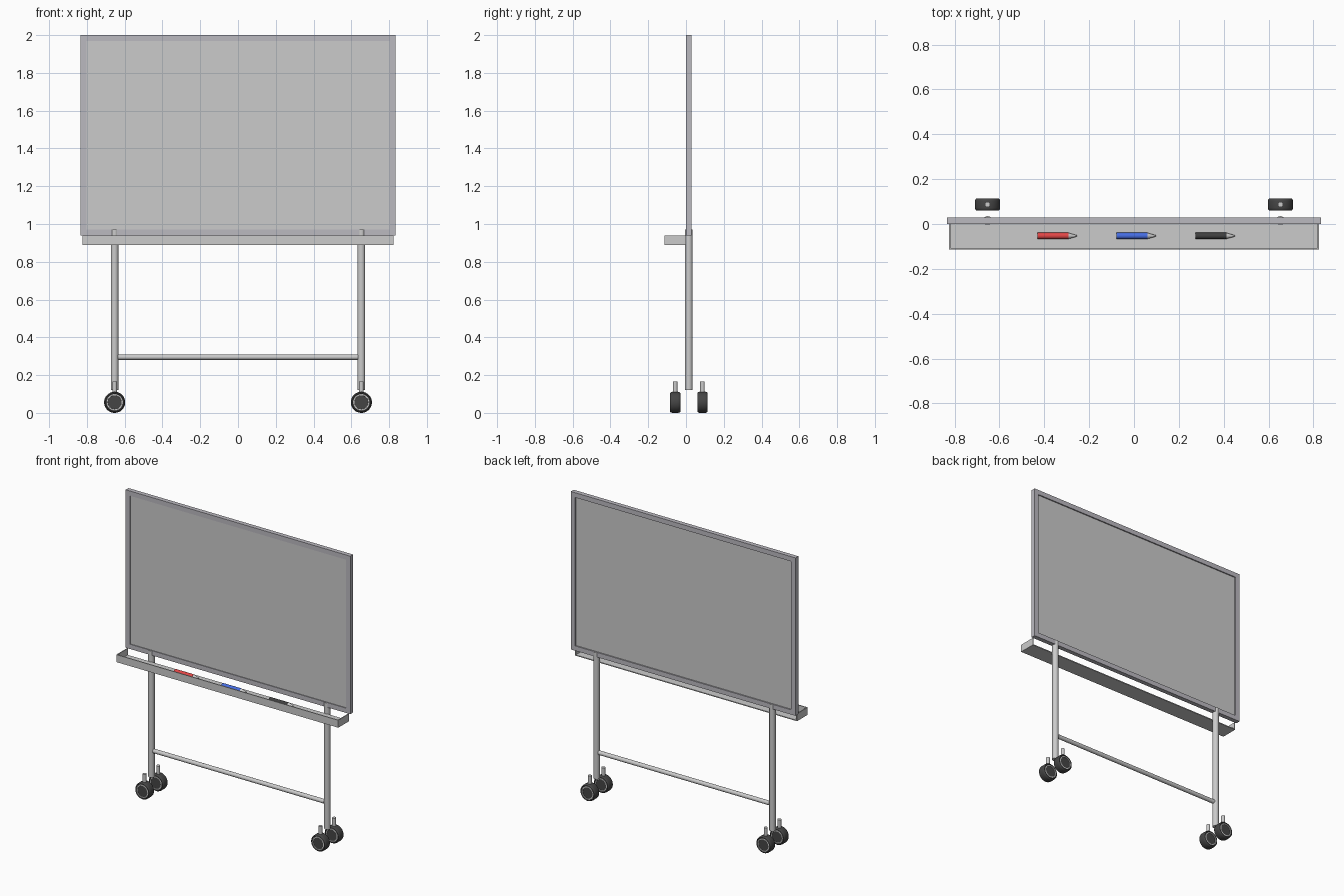
import bpy, bmesh, math
from mathutils import Matrix

if "Cube" in bpy.data.objects:
    bpy.data.objects.remove(bpy.data.objects["Cube"])

AXIS = {'X': Matrix.Rotation(math.pi / 2, 4, 'Y'),
        'Y': Matrix.Rotation(-math.pi / 2, 4, 'X'),
        'Z': Matrix.Identity(4)}


def material(name, rgb):
    m = bpy.data.materials.new(name)
    m.diffuse_color = (*rgb, 1)
    m.use_nodes = True
    m.node_tree.nodes["Principled BSDF"].inputs["Base Color"].default_value = m.diffuse_color
    return m


def finish(name, bm, mat=None, smooth=False):
    bmesh.ops.recalc_face_normals(bm, faces=bm.faces[:])
    me = bpy.data.meshes.new(name)
    bm.to_mesh(me)
    bm.free()
    ob = bpy.data.objects.new(name, me)
    bpy.context.collection.objects.link(ob)
    if mat:
        me.materials.append(mat)
    if smooth:
        bpy.ops.object.select_all(action='DESELECT')
        ob.select_set(True)
        bpy.context.view_layer.objects.active = ob
        bpy.ops.object.shade_smooth_by_angle(angle=math.radians(40))
    return ob


def add_box(bm, x, y, z):
    size = [b - a for a, b in (x, y, z)]
    mid = [(a + b) / 2 for a, b in (x, y, z)]
    m = Matrix.Translation(mid) @ Matrix.Diagonal((*size, 1))
    bmesh.ops.create_cube(bm, size=1, matrix=m)


def lathe(name, profile, axis, centre, mat=None, seg=32):
    """Spin (radius, height) points about an axis."""
    bm = bmesh.new()
    vs = [bm.verts.new((r, 0, h)) for r, h in profile]
    es = [bm.edges.new(p) for p in zip(vs, vs[1:])]
    bmesh.ops.spin(bm, geom=vs + es, cent=(0, 0, 0), axis=(0, 0, 1),
                   angle=2 * math.pi, steps=seg)
    bmesh.ops.remove_doubles(bm, verts=bm.verts[:], dist=1e-5)
    bm.transform(Matrix.Translation(centre) @ AXIS[axis])
    return finish(name, bm, mat, True)


def rod(name, r, a, b, axis, centre, mat=None, seg=24):
    return lathe(name, [(0, a), (r, a), (r, b), (0, b)], axis, centre, mat, seg)


dark = material("rubber", (0.06, 0.06, 0.06))
Y = 0.015          # depth centre of the stand
W = 0.834          # half width of the board
LEG_X = 0.653

# Board surface, recessed inside the frame
bm = bmesh.new()
add_box(bm, (-W + 0.02, W - 0.02), (0.005, 0.022), (0.96, 1.98))
finish("board_panel", bm)

# Board frame
bm = bmesh.new()
F = 0.032
for z in ((0.94, 0.94 + F), (2 - F, 2.0)):
    add_box(bm, (-W, W), (0, 0.03), z)
for x in ((-W, -W + F), (W - F, W)):
    add_box(bm, x, (0, 0.03), (0.94 + F, 2 - F))
finish("board_frame", bm, material("frame_grey", (0.50, 0.49, 0.53)))

# Open-backed pen tray: floor, front lip and ends
bm = bmesh.new()
T, t = 0.824, 0.006
add_box(bm, (-T, T), (-0.114, 0), (0.89, 0.89 + t))
add_box(bm, (-T, T), (-0.114, -0.114 + t), (0.89 + t, 0.94))
for s in (-1, 1):
    add_box(bm, sorted((s * T, s * (T - t))), (-0.114 + t, 0), (0.89 + t, 0.94))
finish("pen_tray", bm)

# Marker pens lying in the tray
pens = (("red", (0.75, 0.06, 0.06)), ("blue", (0.06, 0.15, 0.75)), ("black", (0.05, 0.05, 0.05)))
for i, (label, rgb) in enumerate(pens):
    c = (-0.43 + 0.352 * i, -0.053, 0.911)
    rod(label + "_pen", 0.014, 0, 0.138, 'X', c, material(label + "_ink", rgb))
    lathe(label + "_pen_tip", [(0, 0.138), (0.0135, 0.138), (0.003, 0.175), (0, 0.177)], 'X', c)

# Legs, with a cross bar between them
rod("cross_bar", 0.014, -0.635, 0.635, 'X', (0, Y, 0.295))
for side, s in (("left", -1), ("right", 1)):
    x = s * LEG_X
    rod(side + "_leg", 0.02, 0.12, 0.97, 'Z', (x, Y, 0), seg=32)
    # Front and back caster on each leg
    for end, d in (("front", -1), ("back", 1)):
        name = f"{side}_{end}_"
        c = (x, Y + d * 0.072, 0.056)
        h = 0.027
        half = [(0.044, h - 0.003), (0.046, h), (0.050, h), (0.0545, h - 0.005), (0.056, h - 0.012)]
        tyre = half + [(r, -z) for r, z in reversed(half)]
        lathe(name + "tyre", tyre, 'Y', c, dark)
        ring = [(0.036, h - 0.004), (0.037, h - 0.001), (0.044, h - 0.001), (0.045, h - 0.004)]
        ring += [(r, -z) for r, z in reversed(ring)]
        lathe(name + "rim", ring + ring[:1], 'Y', c)
        rod(name + "hub", 0.0365, -h + 0.003, h - 0.003, 'Y', c, dark, 32)
        rod(name + "stem", 0.012, 0.10, 0.165, 'Z', (x, c[1], 0))
